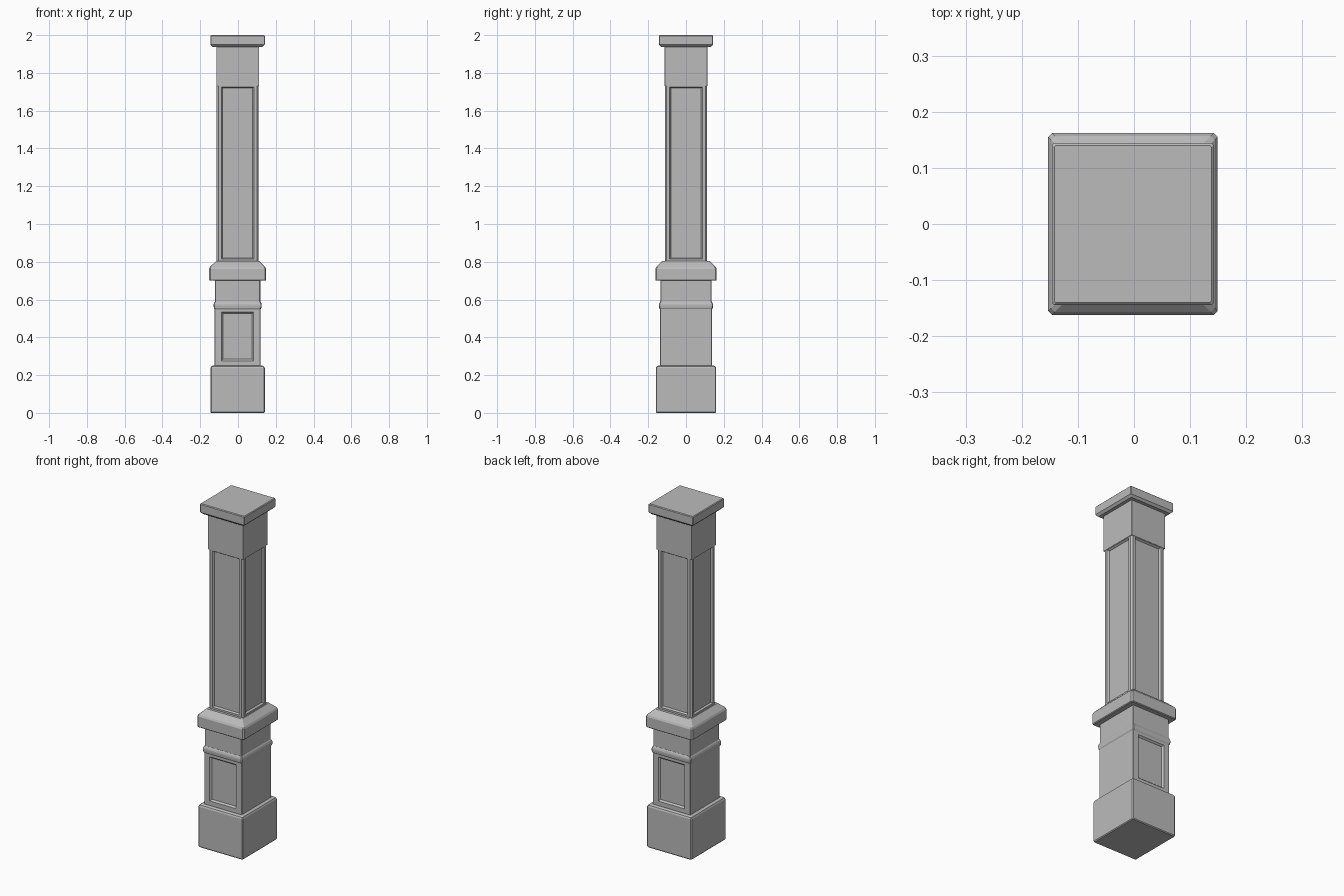
import bpy, bmesh

cube = bpy.data.objects.get("Cube")
if cube:
    bpy.data.objects.remove(cube, do_unlink=True)

grey = bpy.data.materials.new("stone_grey")
grey.use_nodes = True
GREY = (0.5, 0.5, 0.5, 1)
grey.diffuse_color = GREY
grey.node_tree.nodes["Principled BSDF"].inputs["Base Color"].default_value = GREY


def ring(bm, hx, hy, z, c):
    """Rectangle with clipped corners, counter-clockwise."""
    pts = [(hx, c - hy), (hx, hy - c), (hx - c, hy), (c - hx, hy),
           (-hx, hy - c), (-hx, c - hy), (c - hx, -hy), (hx - c, -hy)]
    return [bm.verts.new((x, y, z)) for x, y in pts]


def square_part(name, hx, hy, profile, corner, panel=None):
    """Stack rings; profile holds (inward offset, height).
    panel = (directions, margin, reveal width, depth)."""
    bm = bmesh.new()
    rings = [ring(bm, hx - d, hy - d, z, corner) for d, z in profile]
    for low, high in zip(rings, rings[1:]):
        for i in range(8):
            j = (i + 1) % 8
            bm.faces.new((low[i], low[j], high[j], high[i]))
    bm.faces.new(rings[0][::-1])
    bm.faces.new(rings[-1])
    bm.normal_update()
    if panel:
        axes, margin, reveal, depth = panel
        for f in list(bm.faces):
            if any(abs(f.normal[a]) > 0.99 for a in axes):
                bmesh.ops.inset_individual(bm, faces=[f], thickness=margin)
                bmesh.ops.inset_individual(bm, faces=[f], thickness=reveal, depth=-depth)
    mesh = bpy.data.meshes.new(name)
    bm.to_mesh(mesh)
    bm.free()
    mesh.materials.append(grey)
    obj = bpy.data.objects.new(name, mesh)
    obj.location.x = -0.002
    bpy.context.collection.objects.link(obj)
    return obj


# Plinth with softened edges
square_part("base", 0.144, 0.16,
            [(0.004, 0), (0, 0.005), (0, 0.237), (0.004, 0.246), (0.012, 0.25)], 0.005)

# Pedestal with a recessed panel on front and back
square_part("pedestal", 0.122, 0.137, [(0, 0.242), (0, 0.568)], 0.003,
            ((1,), 0.048, 0.012, 0.01))
square_part("pedestal_neck", 0.12, 0.135, [(0, 0.568), (0, 0.71)], 0.003)

# Rounded moulding around the pedestal
square_part("band", 0.127, 0.143,
            [(0.006, 0.548), (0.001, 0.556), (0, 0.565), (0, 0.575), (0.003, 0.584), (0.007, 0.59)],
            0.004)

# Sloped collar under the shaft
square_part("collar", 0.151, 0.162,
            [(0.004, 0.70), (0, 0.704), (0, 0.763), (0.005, 0.773), (0.036, 0.803)], 0.007)

# Shaft with chamfered corners and a tall panel on each side
square_part("shaft", 0.111, 0.111, [(0, 0.798), (0, 1.742)], 0.009,
            ((0, 1), 0.022, 0.009, 0.01))
square_part("shaft_head", 0.113, 0.113, [(0, 1.73), (0, 1.95)], 0.001)

# Flat cap with a chamfered lower edge
square_part("cap", 0.144, 0.144,
            [(0.012, 1.938), (0, 1.95), (0, 1.996), (0.004, 2.0)], 0.003)
